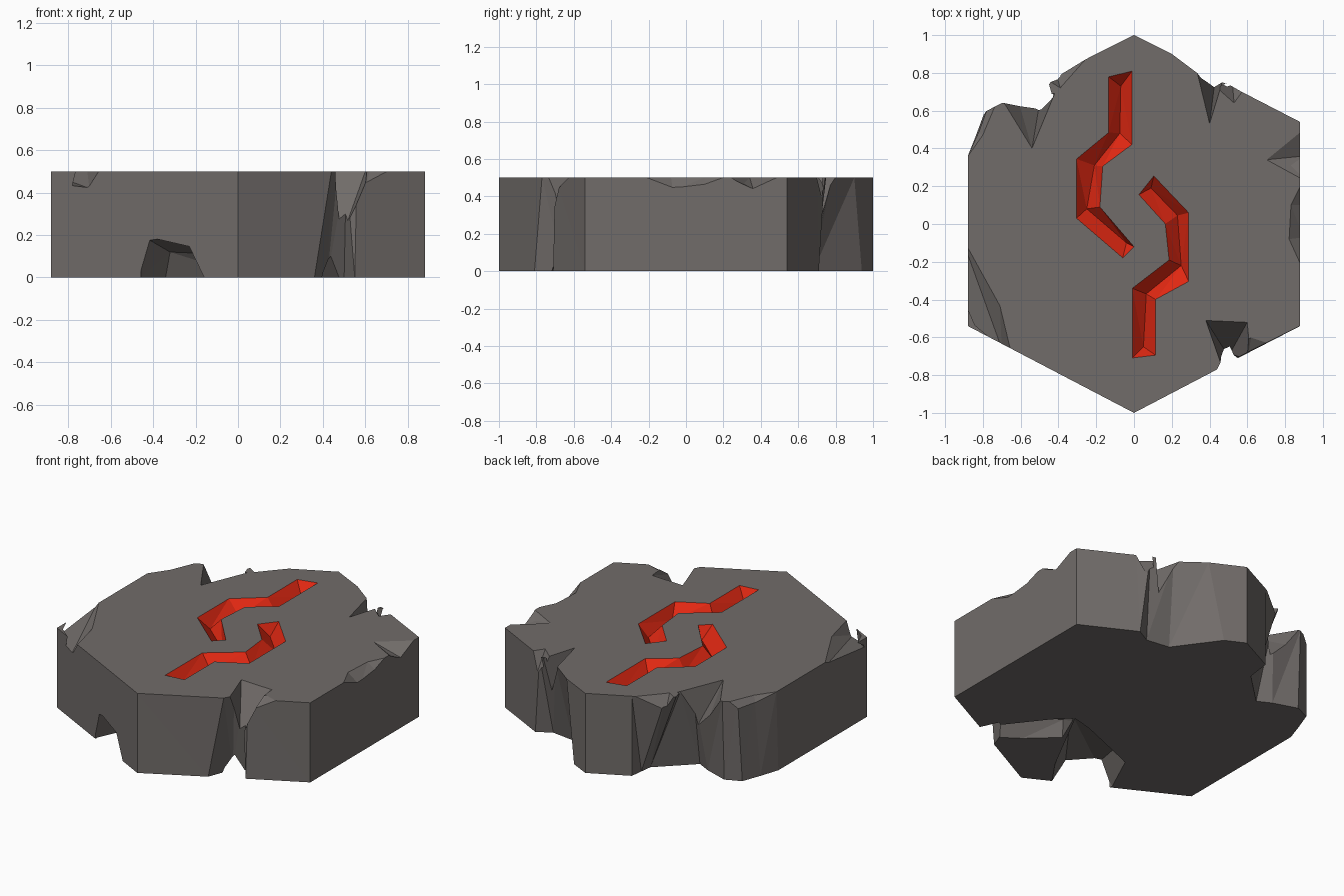
import bpy, bmesh

if "Cube" in bpy.data.objects:
    bpy.data.objects.remove(bpy.data.objects["Cube"])

H = 0.5   # slab height


def material(name, rgb):
    m = bpy.data.materials.new(name)
    m.diffuse_color = (*rgb, 1)
    m.use_nodes = True
    m.node_tree.nodes["Principled BSDF"].inputs["Base Color"].default_value = m.diffuse_color
    return m


stone = material("grey_stone", (0.165, 0.150, 0.143))
red = material("rune_red", (0.76, 0.021, 0.006))


def finish(name, bm, index=0):
    bmesh.ops.recalc_face_normals(bm, faces=bm.faces)
    bmesh.ops.triangulate(bm, faces=bm.faces)
    for f in bm.faces:
        f.material_index = index
    me = bpy.data.meshes.new(name)
    bm.to_mesh(me)
    bm.free()
    me.materials.append(stone)
    me.materials.append(red)
    ob = bpy.data.objects.new(name, me)
    bpy.context.collection.objects.link(ob)
    return ob


def loft(name, rings, index=0):
    """Skin closed rings of equal length and cap both ends."""
    bm = bmesh.new()
    vs = [[bm.verts.new(p) for p in r] for r in rings]
    n = len(rings[0])
    for a, b in zip(vs, vs[1:]):
        for i in range(n):
            j = (i + 1) % n
            bm.faces.new((a[i], a[j], b[j], b[i]))
    bm.faces.new(vs[0][::-1])
    bm.faces.new(vs[-1])
    return finish(name, bm, index)


def hull(name, pts):
    bm = bmesh.new()
    for p in pts:
        bm.verts.new(p)
    res = bmesh.ops.convex_hull(bm, input=bm.verts)
    loose = [v for v in bm.verts if not v.link_faces]
    bmesh.ops.delete(bm, geom=loose, context='VERTS')
    return finish(name, bm)


def carve(body, cutter):
    cutter.hide_render = True
    mod = body.modifiers.new("carve", 'BOOLEAN')
    mod.operation = 'DIFFERENCE'
    mod.solver = 'EXACT'
    mod.object = cutter
    bpy.context.view_layer.objects.active = body
    bpy.ops.object.modifier_apply(modifier=mod.name)
    bpy.data.objects.remove(cutter)


def chip(body, rim, low):
    """Break a piece off the top edge: rim is on the top face, low is below it."""
    pts = [(x, y, z) for x, y in rim for z in (H + 0.001, H + 0.2)]
    carve(body, hull("chip", pts + low))


# hexagonal slab with worn sides: top x, y then bottom x, y
outline = [
    (0, 1, 0, 1), (-.24, .88, -.24, .88), (-.41, .79, -.25, .80),
    (-.45, .74, -.26, .725), (-.43, .67, -.466, .527), (-.5, .64, -.55, .57),
    (-.7, .64, -.70, .62), (-.78, .6, -.796, .578), (-.82, .49, -.84, .46),
    (-.88, .36, -.88, .34), (-.88, -.54, -.88, -.54), (0, -1, 0, -1),
    (.44, -.77, .36, -.81), (.47, -.71, .42, -.65), (.51, -.68, .50, -.60),
    (.56, -.70, .55, -.71), (.88, -.54, .88, -.54), (.88, .54, .88, .54),
    (.57, .70, .55, .71), (.5, .74, .46, .66), (.36, .78, .31, .68),
    (.2, .9, .12, .94),
]
slab = loft("stone_slab", [[(bx, by, 0) for _, _, bx, by in outline],
                           [(tx, ty, H) for tx, ty, _, _ in outline]])

# chips along the top edge
chip(slab, [(.92, -.30), (.82, -.08), (.83, .10), (.92, .28)], [(.9, -.07, .43), (.9, .1, .45)])
chip(slab, [(.92, .22), (.70, .34), (.92, .52)], [(.90, .36, .435), (.83, .31, .47)])
chip(slab, [(-.92, -.05), (-.71, -.43), (-.65, -.68)], [(-.89, -.5, .45), (-.7, -.66, .42)])
chip(slab, [(-.7, .66), (-.54, .40), (-.49, .52), (-.42, .69)], [(-.62, .68, .35), (-.5, .64, .25)])
chip(slab, [(-.92, .30), (-.80, .47), (-.72, .66)], [(-.88, .52, .38)])
chip(slab, [(-.24, .89), (-.39, .72), (-.47, .77)], [(-.42, .82, .36)])
chip(slab, [(.33, .82), (.40, .53), (.43, .68), (.47, .76)], [(.43, .77, .25)])
chip(slab, [(.44, .72), (.53, .64), (.58, .71)], [(.52, .76, .35)])
chip(slab, [(.38, -.51), (.60, -.52), (.61, -.64), (.46, -.74)], [(.50, -.70, .22), (.6, -.72, .43)])
chip(slab, [(.58, -.62), (.62, -.60), (.74, -.64), (.6, -.75)], [(.6, -.72, .42)])

# hollow broken out under the front edge
carve(slab, hull("hollow", [
    (-.46, -.80, -.1), (-.46, -.74, 0), (-.35, -.47, -.05), (.22, -.24, -.05),
    (.07, -.52, -.05), (-.15, -.95, -.05), (-.44, -.85, .19), (-.26, -.92, .15),
    (-.32, -.52, .12), (.15, -.38, .10)]))
carve(slab, hull("hollow_side", [
    (.10, -.52, -.05), (.22, -.24, -.05), (.50, -.60, -.05), (.36, -.76, -.05),
    (.18, -.40, .10), (.44, -.66, .10), (.14, -.46, .09)]))


def groove(body, left, ridge, right, depth=0.075):
    """V-shaped channel; its carved walls keep the red material."""
    rings = []
    for (a, b), (c, d), (e, f) in zip(left, ridge, right):
        rings.append([(a, b, H + .1), (a, b, H + .001), (c, d, H - depth),
                      (e, f, H + .001), (e, f, H + .1)])
    carve(body, loft("groove", rings, 1))


# two facing red zigzag channels
groove(slab,
       [(-.135, .78), (-.135, .485), (-.305, .345), (-.305, .03), (-.06, -.18)],
       [(-.07, .73), (-.075, .48), (-.21, .31), (-.25, .08), (-.04, -.10)],
       [(-.01, .81), (-.01, .42), (-.165, .305), (-.18, .09), (0, -.12)])
groove(slab,
       [(.025, .155), (.165, 0), (.185, -.19), (-.01, -.34), (-.01, -.71)],
       [(.09, .19), (.23, .045), (.25, -.22), (.065, -.37), (.05, -.65)],
       [(.105, .255), (.29, .06), (.29, -.305), (.115, -.40), (.115, -.695)])
